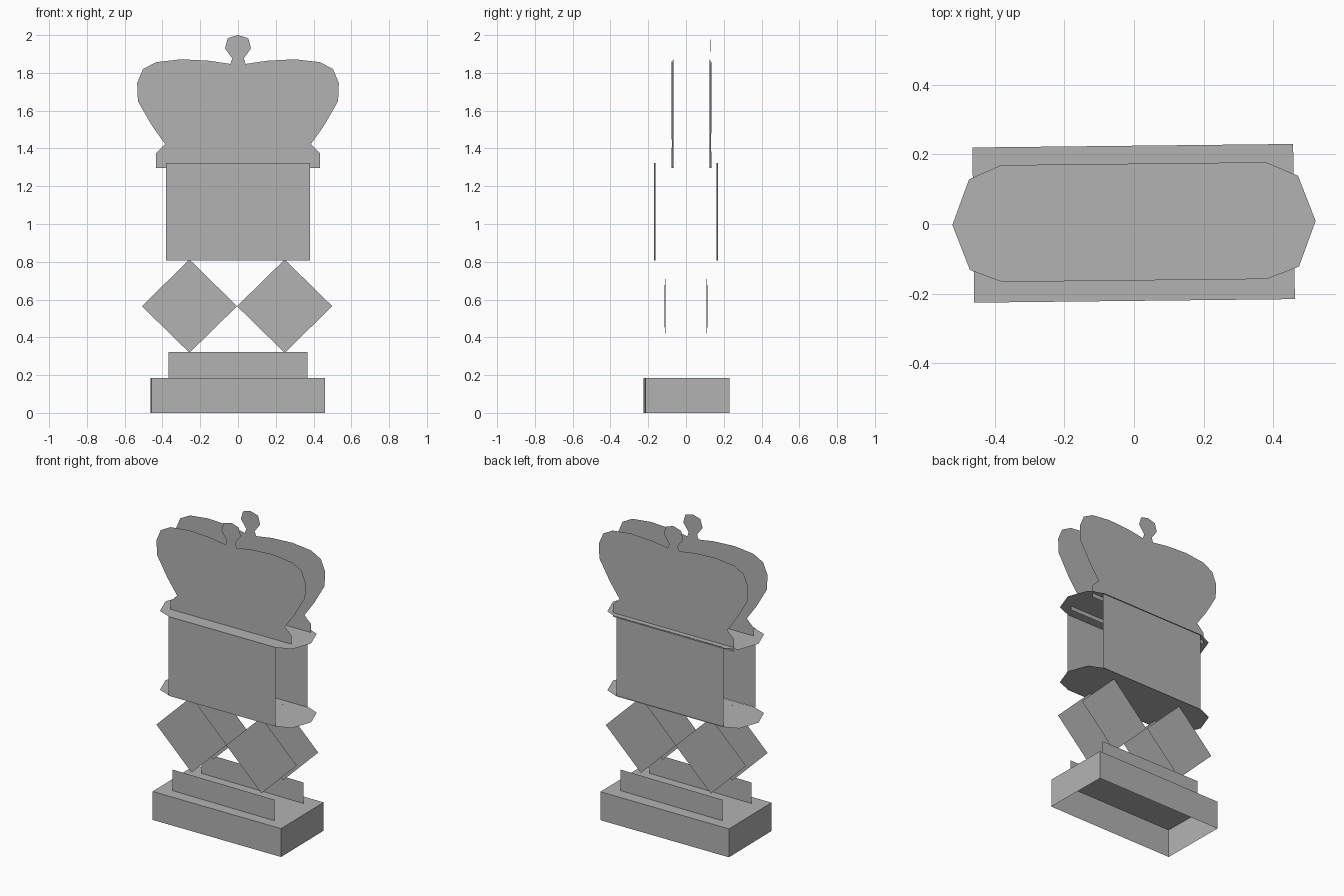
import bpy
import bmesh
from math import cos, sin, pi

cube = bpy.data.objects.get("Cube")
if cube:
    bpy.data.objects.remove(cube, do_unlink=True)

grey = bpy.data.materials.new("plain grey")
grey.use_nodes = True
tone = (0.45, 0.45, 0.45, 1)
grey.diffuse_color = tone
grey.node_tree.nodes["Principled BSDF"].inputs["Base Color"].default_value = tone

TWIST = 0.011  # slight turn of the stacked sheets about z


def finish(name, bm, location, turn=TWIST):
    mesh = bpy.data.meshes.new(name)
    bm.to_mesh(mesh)
    bm.free()
    mesh.materials.append(grey)
    obj = bpy.data.objects.new(name, mesh)
    obj.location = location
    obj.rotation_euler.z = turn
    bpy.context.collection.objects.link(obj)


def sheet(name, outline, location, turn=TWIST, flat=False):
    """One single-sided polygon, upright (x, z) or lying flat (x, y)."""
    bm = bmesh.new()
    bm.faces.new([bm.verts.new((a, b, 0) if flat else (a, 0, b)) for a, b in outline])
    finish(name, bm, location, turn)


def rectangle(w, h):
    return [(-w, -h), (w, -h), (w, h), (-w, h)]


def mirrored(half):
    """Close a half outline by mirroring it across x = 0."""
    return half + [(-x, z) for x, z in reversed(half) if x != 0]


# Base: box open underneath
bm = bmesh.new()
bmesh.ops.create_cube(bm, size=1)
for v in bm.verts:
    v.co = (v.co.x * 0.92, v.co.y * 0.445, (v.co.z + 0.5) * 0.185)
bottom = [f for f in bm.faces if f.normal.z < -0.5]
bmesh.ops.delete(bm, geom=bottom, context='FACES_ONLY')
finish("base", bm, (-0.001, 0.002, 0))

# Crown silhouette, left half from the bottom up to the knob
crown = mirrored([
    (-0.434, 1.296), (-0.434, 1.376), (-0.386, 1.423), (-0.455, 1.52),
    (-0.53, 1.65), (-0.534, 1.746), (-0.503, 1.82), (-0.434, 1.857),
    (-0.3, 1.872), (-0.15, 1.864), (-0.04, 1.847), (-0.03, 1.876),
    (-0.069, 1.93), (-0.054, 1.984), (0, 2)])

diamond = [(0.252 * cos(i * pi / 2), 0.247 * sin(i * pi / 2)) for i in range(4)]

# Paired upright sheets, front and back
for side, s in (("front", -1), ("back", 1)):
    sheet(side + "_plinth", rectangle(0.367, 0.0685), (0, 0.148 * s, 0.2535), 0)
    for hand, x in (("right", -0.257), ("left", 0.247)):
        sheet(f"{side}_{hand}_diamond", diamond, (x, 0.111 * s, 0.565))
    sheet(side + "_body_panel", rectangle(0.382, 0.258), (0, 0.165 * s, 1.066))
    sheet(side + "_crown", crown, (0, 0.029 + 0.1 * s, 0))

# Flat plates closing the body below and above
half = [(0, -0.165), (-0.38, -0.165), (-0.472, -0.13), (-0.521, 0),
        (-0.472, 0.13), (-0.38, 0.17), (0, 0.17)]
plate = mirrored(half[1:-1])
for name, z in (("lower_plate", 0.808), ("upper_plate", 1.322)):
    sheet(name, plate, (0, 0.003, z), flat=True)
